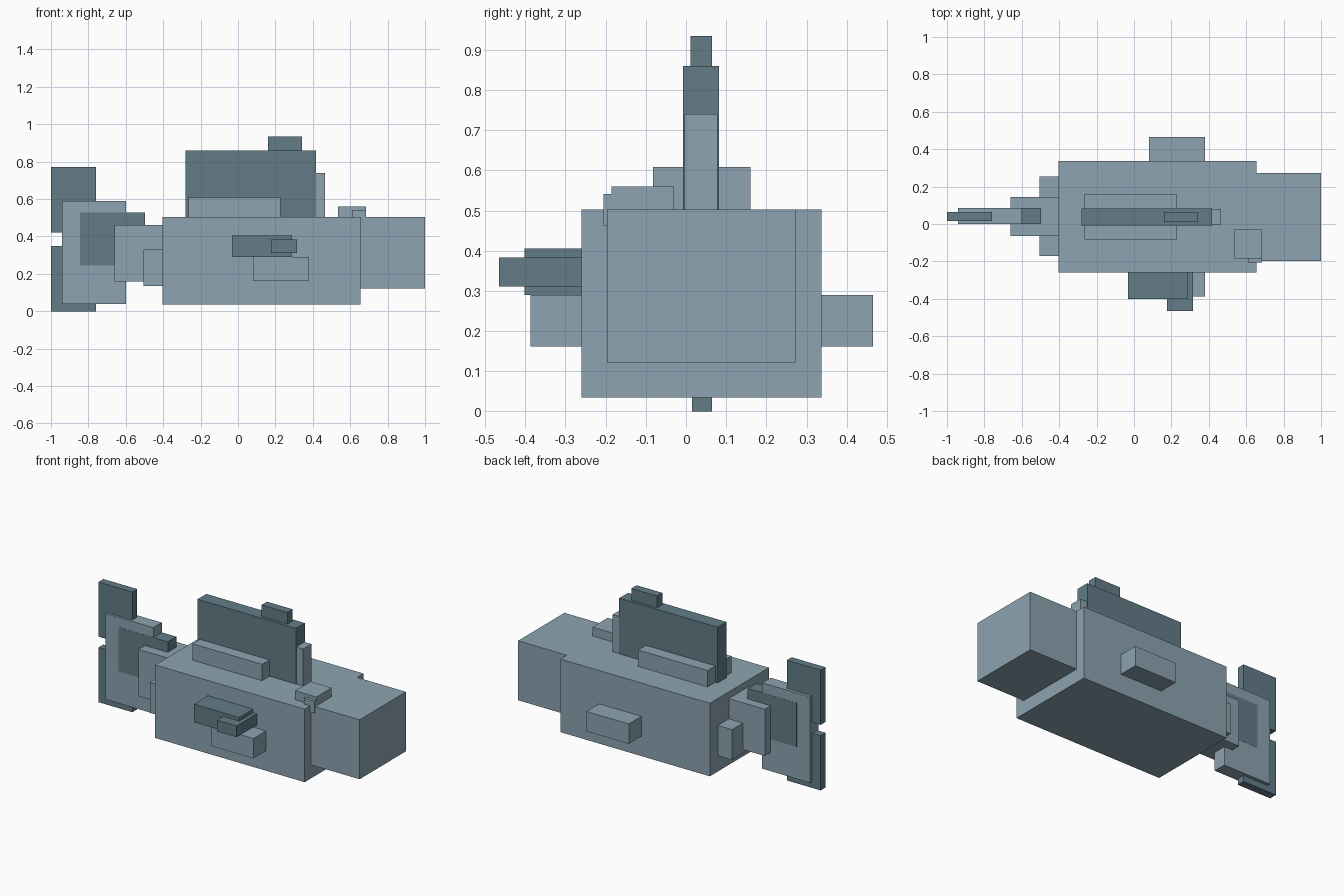
import bpy
import bmesh
from mathutils import Matrix, Vector

default_cube = bpy.data.objects.get("Cube")
if default_cube:
    bpy.data.objects.remove(default_cube, do_unlink=True)


def make_material(name, red, green, blue):
    """Create a flat colour shown in both viewport and render."""
    material = bpy.data.materials.new(name)
    material.use_nodes = True
    colour = (red, green, blue, 1)
    material.diffuse_color = colour
    shader = material.node_tree.nodes["Principled BSDF"]
    shader.inputs["Base Color"].default_value = colour
    shader.inputs["Roughness"].default_value = 0.8
    return material


scales = make_material("pale blue grey", 0.262, 0.366, 0.44)
fins = make_material("dark blue grey", 0.122, 0.202, 0.242)


def box(name, material, x_range, y_range, z_range):
    """Add a sharp-edged block spanning the three given ranges."""
    low, high = (Vector(corner) for corner in zip(x_range, y_range, z_range))
    size = high - low
    mesh = bpy.data.meshes.new(name)
    builder = bmesh.new()
    bmesh.ops.create_cube(builder, size=1, matrix=Matrix.Diagonal(size.to_4d()))
    builder.to_mesh(mesh)
    builder.free()
    mesh.materials.append(material)
    block = bpy.data.objects.new(name, mesh)
    block.location = (low + high) / 2
    bpy.context.collection.objects.link(block)
    return block


# Body and head
box("body", scales, (-0.405, 0.655), (-0.26, 0.337), (0.035, 0.503))
box("head", scales, (0.655, 1), (-0.197, 0.272), (0.122, 0.503))

# Raised eye on one side of the head
box("eye_ridge", scales, (0.535, 0.685), (-0.185, -0.03), (0.49, 0.56))
box("eye_socket", scales, (0.61, 0.685), (-0.205, -0.17), (0.463, 0.541))

# Narrowing tail stem
box("tail_root", scales, (-0.505, -0.39), (-0.17, 0.255), (0.135, 0.33))
box("tail_stem", scales, (-0.66, -0.39), (-0.065, 0.145), (0.16, 0.46))

# Tail fin with a dark core and two lobes
box("tail_plate", scales, (-0.94, -0.6), (0, 0.085), (0.04, 0.59))
box("tail_core", fins, (-0.845, -0.497), (-0.001, 0.086), (0.245, 0.527))
for name, z_range in (("upper", (0.42, 0.77)), ("lower", (0, 0.35))):
    box(name + "_tail_lobe", fins, (-1, -0.76), (0.015, 0.065), z_range)

# Dorsal fin
box("dorsal_base", scales, (-0.265, 0.228), (-0.082, 0.16), (0.49, 0.608))
box("dorsal_fin", fins, (-0.282, 0.416), (-0.007, 0.082), (0.49, 0.86))
box("dorsal_front", scales, (0.3, 0.465), (-0.004, 0.079), (0.49, 0.74))
box("dorsal_tip", fins, (0.16, 0.342), (0.011, 0.065), (0.85, 0.935))

# Stubby fin roots on both sides
for name, y_range in (("right", (-0.387, -0.25)), ("left", (0.33, 0.465))):
    box(name + "_fin_root", scales, (0.08, 0.38), y_range, (0.162, 0.29))

# Dark side fin
box("side_fin", fins, (-0.032, 0.29), (-0.402, -0.25), (0.29, 0.406))
box("side_fin_tip", fins, (0.176, 0.316), (-0.465, -0.25), (0.311, 0.383))
